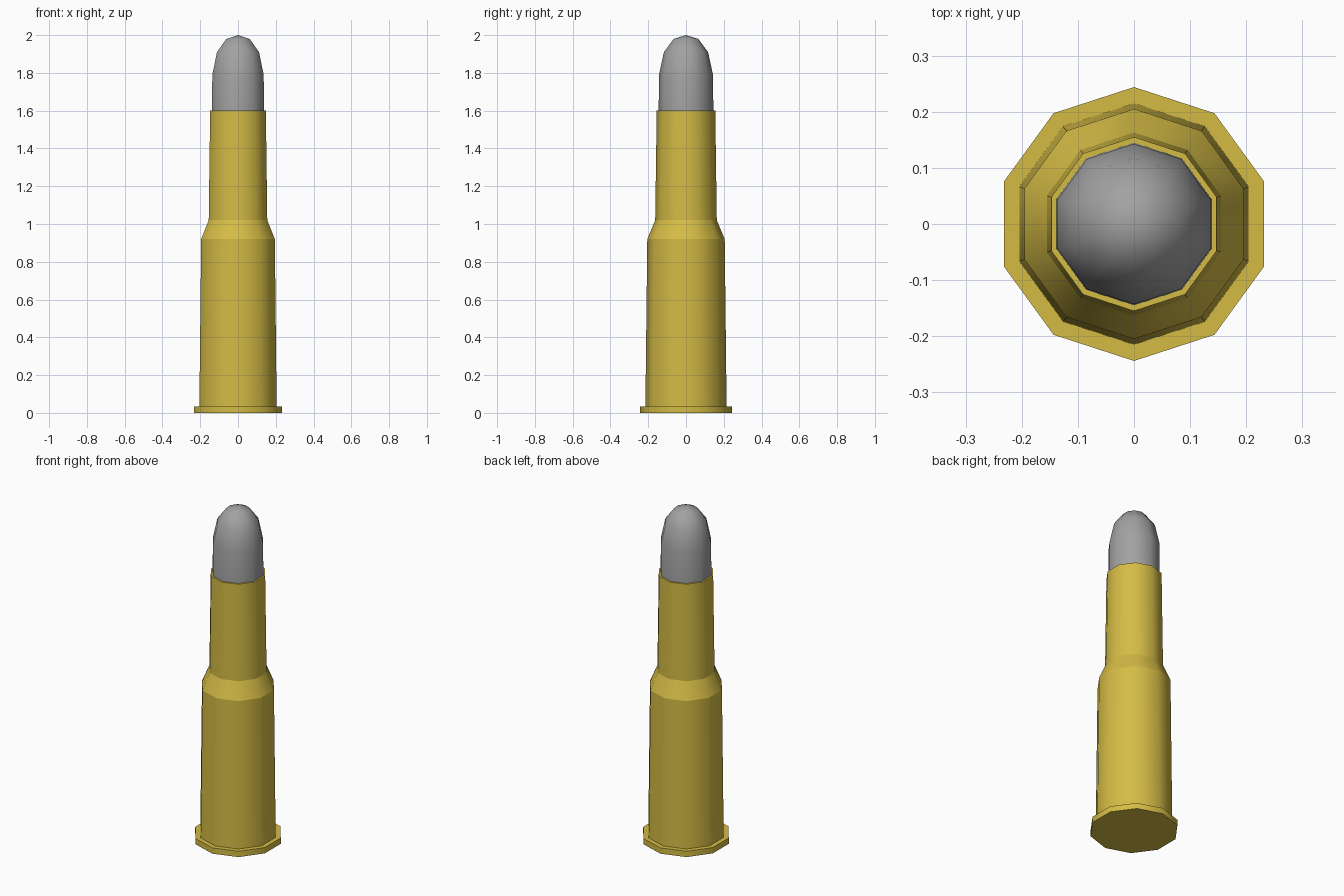
import bpy
import bmesh
from math import cos, sin, pi

SIDES = 10

cube = bpy.data.objects.get("Cube")
if cube:
    bpy.data.objects.remove(cube, do_unlink=True)


def make_material(name, rgb):
    mat = bpy.data.materials.new(name)
    mat.use_nodes = True
    mat.diffuse_color = (*rgb, 1)
    bsdf = next(n for n in mat.node_tree.nodes if n.type == "BSDF_PRINCIPLED")
    bsdf.inputs["Base Color"].default_value = (*rgb, 1)
    return mat


def lathe(name, profile, mat, crisp_rings):
    """Turn (radius, height) points around z; a zero radius becomes a pole."""
    bm = bmesh.new()
    rings = []
    for r, z in profile:
        count = SIDES if r > 0 else 1
        angles = [pi / 2 + 2 * pi * i / SIDES for i in range(count)]
        rings.append([bm.verts.new((r * cos(a), r * sin(a), z)) for a in angles])
    for low, high in zip(rings, rings[1:]):
        for i in range(SIDES):
            j = (i + 1) % SIDES
            if len(low) == 1:
                bm.faces.new((low[0], high[j], high[i]))
            elif len(high) == 1:
                bm.faces.new((low[i], low[j], high[0]))
            else:
                bm.faces.new((low[i], low[j], high[j], high[i]))
    for face in bm.faces:
        face.smooth = True
    # Keep the steps between profile sections crisp
    if crisp_rings:
        for ring in rings:
            if len(ring) > 1:
                for i in range(SIDES):
                    bm.edges.get((ring[i - 1], ring[i])).smooth = False
    mesh = bpy.data.meshes.new(name)
    bm.to_mesh(mesh)
    bm.free()
    mesh.materials.append(mat)
    obj = bpy.data.objects.new(name, mesh)
    bpy.context.collection.objects.link(obj)
    return obj


brass = make_material("brass", (0.66, 0.50, 0.06))
lead = make_material("grey metal", (0.36, 0.36, 0.36))

# Rimmed, bottlenecked case
lathe("case", [(0, 0), (0.244, 0), (0.244, 0.035), (0.215, 0.035),
               (0.205, 0.92), (0.163, 1.02), (0.155, 1.6), (0.144, 1.6)],
      brass, True)

# Rounded tip seated in the mouth of the case
lathe("tip", [(0.145, 1.58), (0.143, 1.79), (0.117, 1.91),
              (0.065, 1.98), (0, 2)], lead, False)
